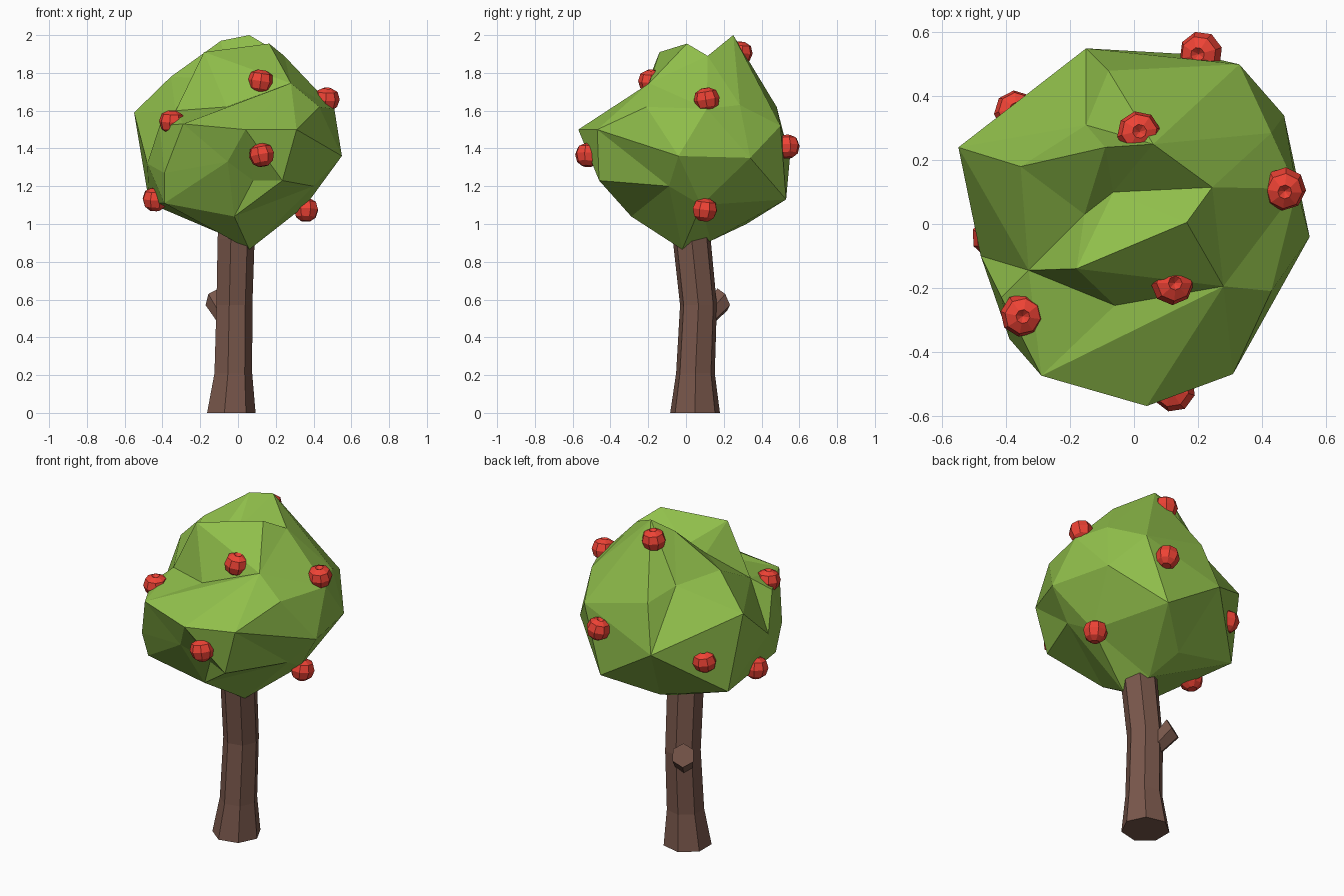
import bpy, bmesh
from math import cos, sin, tau
from mathutils import Vector

if "Cube" in bpy.data.objects:
    bpy.data.objects.remove(bpy.data.objects["Cube"])


def material(name, rgb):
    m = bpy.data.materials.new(name)
    m.diffuse_color = (*rgb, 1)
    m.use_nodes = True
    m.node_tree.nodes["Principled BSDF"].inputs["Base Color"].default_value = m.diffuse_color
    return m


GREEN = material("leaf_green", (0.28, 0.52, 0.07))
BROWN = material("bark_brown", (0.19, 0.095, 0.07))
RED = material("fruit_red", (0.85, 0.055, 0.035))


def finish(bm, name, mat):
    bmesh.ops.recalc_face_normals(bm, faces=bm.faces)
    me = bpy.data.meshes.new(name)
    bm.to_mesh(me)
    bm.free()
    me.materials.append(mat)
    ob = bpy.data.objects.new(name, me)
    bpy.context.collection.objects.link(ob)
    return ob


def tube(name, rings, sides, mat, axis=(0, 0, 1)):
    """Capped faceted tube through (centre, radius) rings."""
    q = Vector((0, 0, 1)).rotation_difference(Vector(axis))
    bm = bmesh.new()
    loops = []
    for c, r in rings:
        loops.append([bm.verts.new(Vector(c) + q @ Vector((
            r * cos(tau * i / sides), r * sin(tau * i / sides), 0)))
            for i in range(sides)])
    for a, b in zip(loops, loops[1:]):
        for i in range(sides):
            j = (i + 1) % sides
            bm.faces.new((a[i], a[j], b[j], b[i]))
    bm.faces.new(loops[0][::-1])
    bm.faces.new(loops[-1])
    return finish(bm, name, mat)


# Trunk with flared foot, and the cut branch stub at the back left
tube("trunk", [((-.042, .048, 0), .135), ((-.03, .05, .21), .105),
               ((-.024, .066, .57), .1), ((-.015, .03, .92), .103),
               ((-.01, .02, 1.1), .1)], 7, BROWN)
tube("branch_stub", [((-.05, .085, .48), .05), ((-.115, .192, .6), .066)],
     6, BROWN, axis=(-.45, .78, .45))

# Foliage: irregular faceted crown, triangulated around its centre
CROWN = [
    # top peaks and valleys
    (-.18, -.14, 1.91), (.165, .005, 1.955), (.245, .115, 1.89),
    (.06, .25, 2.0), (-.09, .24, 1.97), (-.15, .31, 1.68),
    (-.065, .1, 1.82), (-.155, .03, 1.77), (-.355, .18, 1.78),
    # upper ring and front ledge
    (-.55, .24, 1.59), (-.08, .48, 1.62), (.33, .5, 1.52),
    (.43, .285, 1.63), (.51, .11, 1.61), (.43, -.21, 1.62),
    (.28, -.195, 1.745), (-.06, -.255, 1.62), (-.33, -.145, 1.6),
    (-.415, -.23, 1.52), (-.29, -.475, 1.53), (.04, -.57, 1.5),
    (.31, -.47, 1.5),
    # middle ring
    (-.15, .55, 1.35), (.47, .34, 1.35), (.55, -.04, 1.36),
    (-.48, -.1, 1.32), (-.39, -.36, 1.27), (-.055, -.47, 1.33),
    # lower ring and underside
    (.2, .53, 1.13), (-.47, .27, 1.11), (-.39, -.3, 1.11),
    (-.02, -.29, 1.04), (.08, -.38, 1.23), (.235, -.46, 1.23),
    (.4, -.09, 1.2), (.36, .08, 1.1), (.06, -.02, .865),
    (0, .13, .91), (-.05, .32, 1.0)]
# Creases that must run between two given points
CREASES = [(2, 6), (15, 20), (15, 19), (16, 15), (3, 12), (8, 10)]
centre = Vector((0, 0, 1.42))
bm = bmesh.new()
verts = [bm.verts.new((Vector(p) - centre).normalized()) for p in CROWN]
bmesh.ops.convex_hull(bm, input=verts)
for a, b in CREASES:
    want = {verts[a], verts[b]}
    for e in list(bm.edges):
        across = {v for f in e.link_faces for v in f.verts} - set(e.verts)
        if across == want and not bm.edges.get((verts[a], verts[b])):
            bmesh.ops.rotate_edges(bm, edges=[e])
            break
for v, p in zip(verts, CROWN):
    v.co = p
finish(bm, "foliage", GREEN)

# Fruits: lathed profile with a dimple on top
PROFILE = [(.022, .06), (.056, .042), (.069, .002), (.056, -.038), (.026, -.06)]


def fruit(name, pos, turn, sides=8):
    bm = bmesh.new()
    rings = [[bm.verts.new((r * cos(tau * i / sides), r * sin(tau * i / sides), z))
              for i in range(sides)] for r, z in PROFILE]
    for a, b in zip(rings, rings[1:]):
        for i in range(sides):
            j = (i + 1) % sides
            bm.faces.new((a[i], b[i], b[j], a[j]))
    dimple = bm.verts.new((0, 0, .04))
    for i in range(sides):
        bm.faces.new((dimple, rings[0][i], rings[0][(i + 1) % sides]))
    bm.faces.new(rings[-1])
    ob = finish(bm, name, RED)
    ob.location = pos
    ob.rotation_euler = (.15 * sin(turn * 2), .15 * cos(turn * 3), turn)


FRUITS = [(.12, -.185, 1.755), (.47, .11, 1.66), (-.35, -.285, 1.54),
          (.125, -.52, 1.365), (-.44, -.04, 1.13), (.36, .1, 1.075),
          (.21, .535, 1.41), (.015, .285, 1.905), (-.37, .35, 1.3)]
for n, p in enumerate(FRUITS):
    fruit(f"fruit_{n + 1}", p, n * .7)
